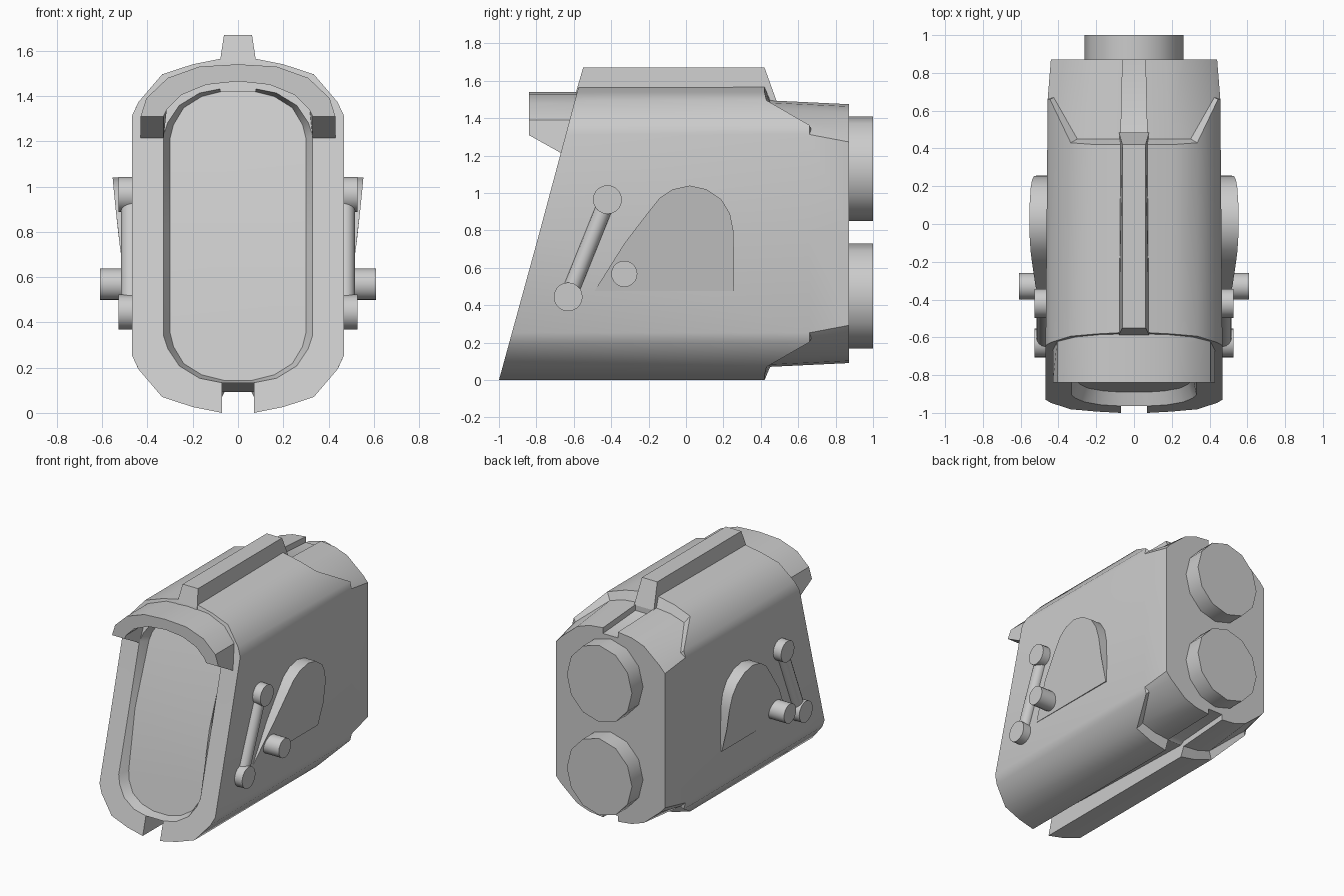
import bpy, bmesh, math
from mathutils import Vector

if "Cube" in bpy.data.objects:
    bpy.data.objects.remove(bpy.data.objects["Cube"])

C = 0.783  # mid height of the body


def finish(bm, name, smooth=True):
    bmesh.ops.remove_doubles(bm, verts=bm.verts[:], dist=0.0005)
    bmesh.ops.recalc_face_normals(bm, faces=bm.faces[:])
    me = bpy.data.meshes.new(name)
    bm.to_mesh(me)
    bm.free()
    ob = bpy.data.objects.new(name, me)
    bpy.context.collection.objects.link(ob)
    if smooth:
        bpy.ops.object.select_all(action='DESELECT')
        ob.select_set(True)
        bpy.context.view_layer.objects.active = ob
        bpy.ops.object.shade_smooth_by_angle(angle=math.radians(32))
    return ob


def loft(bm, rings):
    vs = [[bm.verts.new(p) for p in r] for r in rings]
    n = len(rings[0])
    for a, b in zip(vs, vs[1:]):
        for i in range(n):
            j = (i + 1) % n
            bm.faces.new((a[i], a[j], b[j], b[i]))
    return vs


def cylinder(name, p0, p1, r, sides, squash=1.0):
    """Capped cylinder between two points."""
    p0, p1 = Vector(p0), Vector(p1)
    q = (p1 - p0).to_track_quat('Z', 'Y')
    rings = []
    for p in (p0, p1):
        rings.append([])
        for i in range(sides):
            a = 2 * math.pi * i / sides
            v = q @ Vector((r * math.cos(a), r * math.sin(a), 0)) + p
            v.x *= squash
            rings[-1].append(v)
    bm = bmesh.new()
    vs = loft(bm, rings)
    bm.faces.new(vs[0])
    bm.faces.new(vs[1])
    return finish(bm, name)


def front_y(z):
    if z < C:
        return -1 + 0.215 * z / C
    return -0.785 + 0.21 * (z - C) / C


def ring(quarter, y):
    """Mirror a quarter outline (x, height from middle) into a full ring."""
    idx = list(range(7)) + list(range(5, -1, -1))
    pts = [(quarter[i][0], quarter[i][1] * (1 if k < 7 else -1), i) for k, i in enumerate(idx)]
    pts += [(-x, h, i) for x, h, i in reversed(pts)]
    return [(x, y(i, C + h), C + h) for x, h, i in pts]


# Body shell: slanted front rim, stepped rear, slots along top and bottom
shell = [(.07, .65), (.07, .783), (.2, .757), (.335, .713), (.44, .59), (.468, .53), (.468, 0)]
shell_end = [(.07, .69), (.07, .783), (.2, .757), (.335, .713), (.445, .58), (.457, .53), (.457, 0)]
step = [(.07, .67), (.07, .712), (.19, .70), (.30, .665), (.425, .56), (.457, .53), (.457, 0)]
rear = [(.06, .65), (.06, .692), (.17, .68), (.27, .645), (.40, .535), (.44, .49), (.44, 0)]
opening = [(.07, .65), (.07, .65), (.17, .63), (.26, .575), (.31, .50), (.33, .44), (.33, 0)]
panel = [(.06, .64), (.06, .64), (.16, .615), (.24, .565), (.285, .49), (.30, .43), (.30, 0)]
end_y = [.42, .42, .42, .43, .66, .66, .66]
step_y = [.45, .45, .45, .45, .67, .66, .66]
bm = bmesh.new()
vs = loft(bm, [
    ring(panel, lambda i, z: front_y(z) + (0.025 if i == 6 else 0.07)),
    ring(opening, lambda i, z: front_y(z)),
    ring(shell, lambda i, z: front_y(z)),
    ring(shell_end, lambda i, z: end_y[i]),
    ring(step, lambda i, z: step_y[i]),
    ring(rear, lambda i, z: 0.872),
])
p = vs[0]
bm.faces.new(p[19:] + p[:7])
bm.faces.new(p[6:20])
bm.faces.new(vs[-1])
finish(bm, "body")

# Ridge along the top
ridge = [(-.615, 1.42, .08), (-.585, 1.55, .08), (-.55, 1.67, .062),
         (.42, 1.67, .062), (.485, 1.49, .08), (.485, 1.44, .08)]
bm = bmesh.new()
vs = loft(bm, [[(s * w, y, z) for y, z, w in ridge] for s in (-1, 1)])
bm.faces.new(vs[0])
bm.faces.new(vs[1])
finish(bm, "top_ridge", False)

# Hood over the front opening
outer = [(.43, 1.31), (.405, 1.39), (.31, 1.48), (.17, 1.53), (0, 1.54)]
inner = [(.33, 1.31), (.315, 1.34), (.25, 1.405), (.14, 1.45), (0, 1.465)]
sections = []
for s, order in ((-1, range(5)), (1, range(3, -1, -1))):
    for i in order:
        (xo, zo), (xi, zi) = outer[i], inner[i]
        drop = 0.11 if i == 0 else 0
        sections.append([
            (s * xo, -.84, zo), (s * xo, front_y(zo - drop) + .03, zo - drop),
            (s * xi, front_y(zi - drop) + .03, zi - drop), (s * xi, -.84, zi)])
bm = bmesh.new()
vs = loft(bm, sections)
bm.faces.new(vs[0])
bm.faces.new(vs[-1])
finish(bm, "hood")

# Rear caps
for name, z in (("rear_cap_upper", 1.13), ("rear_cap_lower", 0.45)):
    cylinder(name, (0, .8, z), (0, 1.0, z), .28, 12, .94)

# Side parts, mirrored left and right
pod = [(-.49, .475), (-.33, .73), (-.2, .9), (-.14, .975), (-.07, 1.02), (.02, 1.04), (.11, 1.02),
       (.19, .965), (.235, .89), (.253, .8), (.257, .65), (.255, .475)]
for s, side in ((-1, "left"), (1, "right")):
    # Wedge-shaped pod, thicker towards the top
    bm = bmesh.new()
    vs = loft(bm, [[(s * .44, y, z) for y, z in pod],
                   [(s * (.468 + .086 * ((z - .475) / .565) ** .6), y, z) for y, z in pod]])
    bm.faces.new(vs[0])
    bm.faces.new(vs[1])
    finish(bm, side + "_pod")
    # Rod with its two end discs, and a peg
    cylinder(side + "_rod", (s * .472, -.42, .965), (s * .472, -.63, .445), .045, 16)
    cylinder(side + "_rod_disc_upper", (s * .44, -.42, .965), (s * .528, -.42, .965), .077, 20)
    cylinder(side + "_rod_disc_lower", (s * .44, -.63, .445), (s * .528, -.63, .445), .077, 20)
    cylinder(side + "_peg", (s * .44, -.33, .568), (s * .61, -.33, .568), .07, 20)
